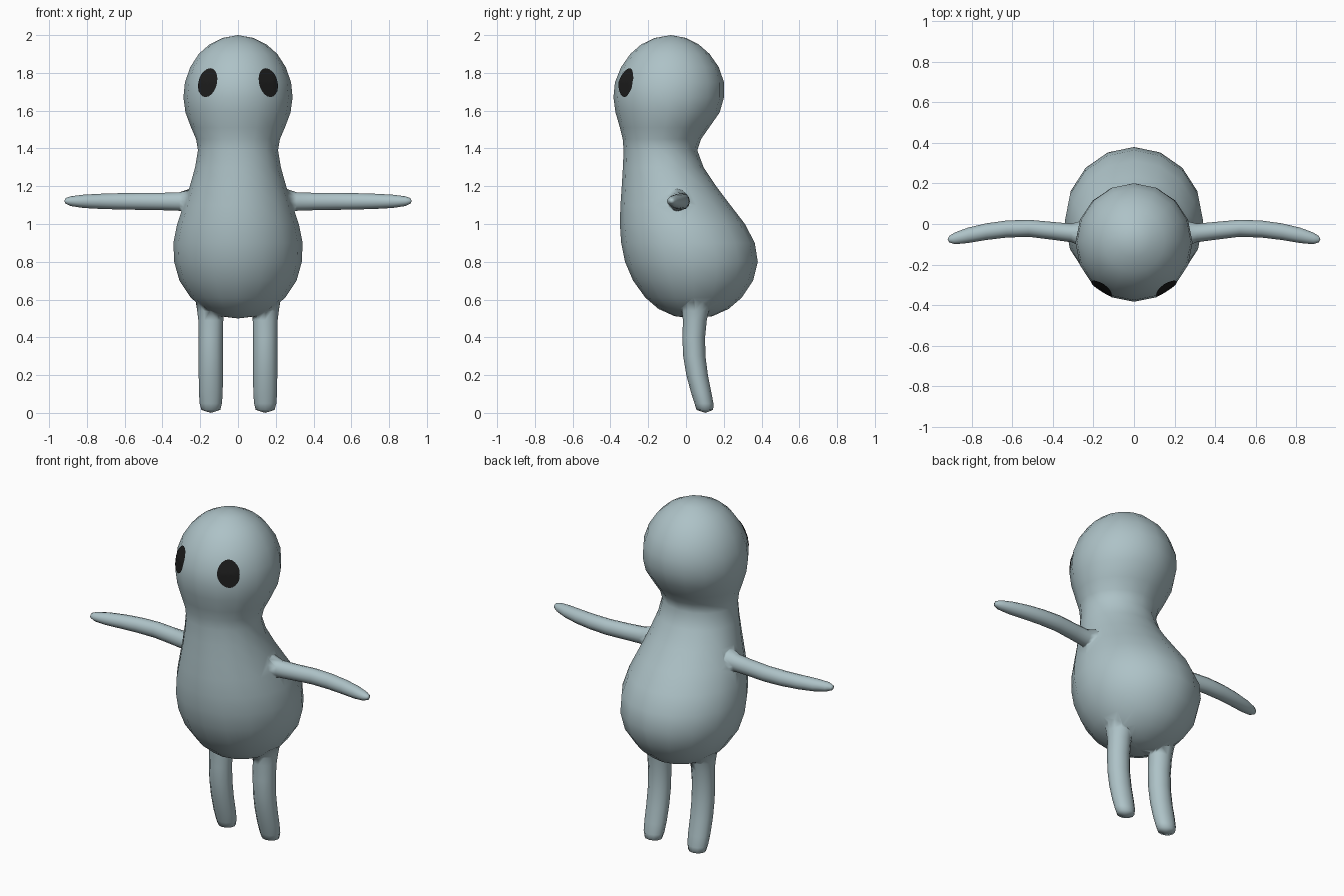
import bpy, bmesh, math
from mathutils import Vector
from mathutils.bvhtree import BVHTree

if "Cube" in bpy.data.objects:
    bpy.data.objects.remove(bpy.data.objects["Cube"])


def material(name, rgb):
    m = bpy.data.materials.new(name)
    m.diffuse_color = (*rgb, 1)
    m.use_nodes = True
    m.node_tree.nodes["Principled BSDF"].inputs["Base Color"].default_value = m.diffuse_color
    return m


SKIN = material("pale_blue_grey", (0.42, 0.54, 0.57))
BLACK = material("eye_black", (0.012, 0.012, 0.012))


def finish(bm, name, mat):
    bmesh.ops.recalc_face_normals(bm, faces=bm.faces)
    mesh = bpy.data.meshes.new(name)
    bm.to_mesh(mesh)
    bm.free()
    mesh.materials.append(mat)
    for p in mesh.polygons:
        p.use_smooth = True
    ob = bpy.data.objects.new(name, mesh)
    bpy.context.collection.objects.link(ob)
    return ob


def loft(name, rings, axis_u, axis_v, segs, tips):
    """Skin elliptical rings (centre, radius_u, radius_v), closed by two tip points."""
    bm = bmesh.new()
    u, v = Vector(axis_u), Vector(axis_v)
    loops = []
    for c, ru, rv in rings:
        loops.append([bm.verts.new(Vector(c) + u * ru * math.sin(a) + v * rv * math.cos(a))
                      for a in (2 * math.pi * i / segs for i in range(segs))])
    for a, b in zip(loops, loops[1:]):
        for i in range(segs):
            j = (i + 1) % segs
            bm.faces.new((a[i], a[j], b[j], b[i]))
    for loop, tip in ((loops[0], tips[0]), (loops[-1], tips[1])):
        t = bm.verts.new(tip)
        for i in range(segs):
            bm.faces.new((loop[i], loop[(i + 1) % segs], t))
    return finish(bm, name, SKIN)


# Body and head: z, front y, back y, half width
profile = [(0.512, -0.06, 0.14, 0.10), (0.55, -0.145, 0.225, 0.18), (0.61, -0.215, 0.295, 0.25),
           (0.70, -0.28, 0.355, 0.31), (0.80, -0.323, 0.38, 0.338), (0.90, -0.343, 0.364, 0.342),
           (1.00, -0.35, 0.312, 0.322), (1.10, -0.347, 0.235, 0.288), (1.20, -0.34, 0.16, 0.255),
           (1.30, -0.334, 0.093, 0.227), (1.39, -0.33, 0.06, 0.212), (1.45, -0.335, 0.08, 0.222),
           (1.51, -0.35, 0.122, 0.248), (1.59, -0.373, 0.178, 0.278), (1.67, -0.384, 0.201, 0.289),
           (1.75, -0.376, 0.201, 0.281), (1.83, -0.344, 0.174, 0.253), (1.90, -0.295, 0.125, 0.208),
           (1.95, -0.238, 0.068, 0.152), (1.985, -0.165, 0.0, 0.082)]
body = loft("body", [((0, (f + b) / 2, z), w, (b - f) / 2) for z, f, b, w in profile],
            (1, 0, 0), (0, 1, 0), 16, [(0, 0.04, 0.5), (0, -0.08, 2.0)])
bm = bmesh.new()
bm.from_mesh(body.data)
tree = BVHTree.FromBMesh(bm)
bm.free()

# Limb paths: arms as x, y, z, radius y, radius z; legs as z, y, radius x, radius y
arm = [(0.18, -0.045, 1.12, 0.07, 0.075), (0.26, -0.047, 1.12, 0.062, 0.065),
       (0.31, -0.044, 1.119, 0.046, 0.049), (0.40, -0.034, 1.119, 0.044, 0.046),
       (0.52, -0.021, 1.12, 0.042, 0.045), (0.63, -0.025, 1.12, 0.042, 0.043),
       (0.73, -0.038, 1.12, 0.041, 0.040), (0.82, -0.056, 1.12, 0.038, 0.035),
       (0.885, -0.071, 1.121, 0.029, 0.026), (0.912, -0.075, 1.122, 0.016, 0.015)]
leg = [(0.62, 0.05, 0.085, 0.09), (0.54, 0.049, 0.072, 0.072), (0.49, 0.047, 0.066, 0.063),
       (0.40, 0.041, 0.064, 0.060), (0.30, 0.044, 0.064, 0.059), (0.20, 0.059, 0.064, 0.057),
       (0.11, 0.080, 0.063, 0.054), (0.05, 0.095, 0.059, 0.050), (0.016, 0.100, 0.050, 0.044)]
limbs = []
for s, side in ((-1, "right"), (1, "left")):
    limbs.append(loft(side + "_arm", [((s * x, y, z), ry, rz) for x, y, z, ry, rz in arm],
                      (0, 1, 0), (0, 0, 1), 12, [(s * 0.15, -0.045, 1.12), (s * 0.92, -0.075, 1.122)]))
    limbs.append(loft(side + "_leg", [((s * 0.144, y, z), rx, ry) for z, y, rx, ry in leg],
                      (1, 0, 0), (0, 1, 0), 12, [(s * 0.144, 0.05, 0.65), (s * 0.144, 0.102, 0.0)]))

# Merge the limbs into the body as one skin
bpy.context.view_layer.objects.active = body
for limb in limbs:
    mod = body.modifiers.new("join_" + limb.name, 'BOOLEAN')
    mod.operation = 'UNION'
    mod.solver = 'EXACT'
    mod.object = limb
    bpy.ops.object.modifier_apply(modifier=mod.name)
    bpy.data.objects.remove(limb)
for p in body.data.polygons:
    p.use_smooth = True
normals = body.modifiers.new("even_shading", 'WEIGHTED_NORMAL')
normals.keep_sharp = True

# Eyes: thin oval patches laid on the face
for s, side in ((-1, "right"), (1, "left")):
    bm = bmesh.new()

    def on_face(u, v):
        x = s * (0.157 + u - 0.16 * v)
        hit, nrm, _, _ = tree.ray_cast(Vector((x, -2, 1.747 + v)), Vector((0, 1, 0)))
        return bm.verts.new(hit + nrm * 0.005)

    n = 20
    centre = on_face(0, 0)
    loops = [[on_face(0.049 * k * math.cos(2 * math.pi * i / n), 0.076 * k * math.sin(2 * math.pi * i / n))
              for i in range(n)] for k in (0.25, 0.5, 0.75, 1)]
    for i in range(n):
        j = (i + 1) % n
        bm.faces.new((centre, loops[0][i], loops[0][j]))
        for a, b in zip(loops, loops[1:]):
            bm.faces.new((a[i], b[i], b[j], a[j]))
    eye = finish(bm, side + "_eye", BLACK)
    # Face the patch outwards
    if sum(p.normal.y for p in eye.data.polygons) > 0:
        eye.data.flip_normals()
